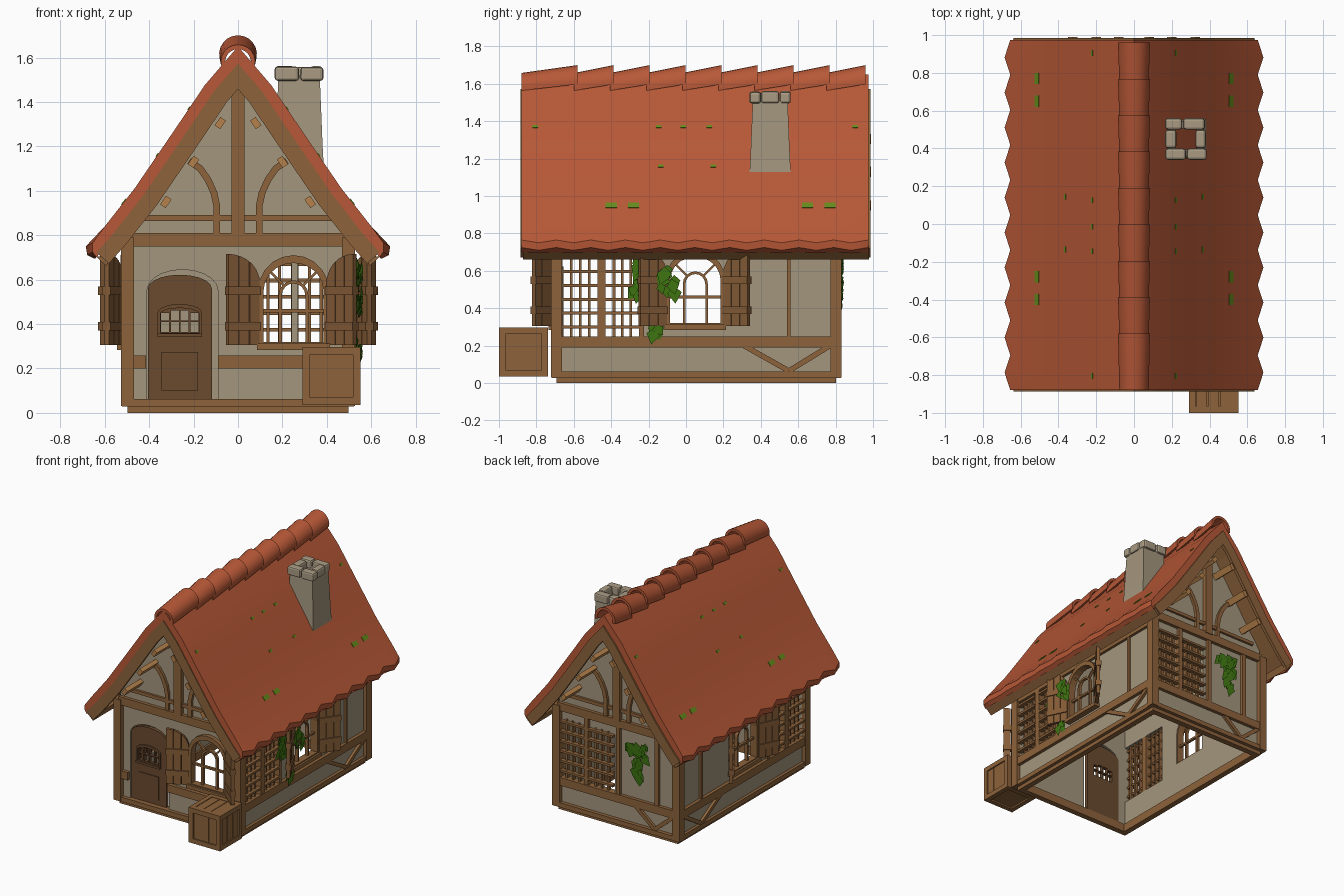
import bpy, bmesh, math, random
from mathutils import Vector as V

if "Cube" in bpy.data.objects:
    bpy.data.objects.remove(bpy.data.objects["Cube"])
random.seed(4)

COLORS = {
    "roof_tile": (0.475, 0.098, 0.038), "timber": (0.265, 0.123, 0.043),
    "plaster": (0.37, 0.305, 0.207), "door_wood": (0.145, 0.069, 0.028),
    "pale_wood": (0.47, 0.22, 0.07), "shutter_wood": (0.235, 0.108, 0.038),
    "stone": (0.40, 0.33, 0.23), "ivy_green": (0.052, 0.19, 0.006),
    "moss_green": (0.13, 0.26, 0.012)}
MATS = {}
for n, c in COLORS.items():
    MATS[n] = bpy.data.materials.new(n)
    MATS[n].diffuse_color = (*c, 1)

# Face frames: u along the wall, v up, c outward from the centre
F = lambda u, v, c: V((u, -c, v))
B = lambda u, v, c: V((u, c, v))
R = lambda u, v, c: V((c, u, v))
L = lambda u, v, c: V((-c, u, v))

class Part:
    def __init__(self, name, mat):
        self.name, self.mat, self.bm = name, mat, bmesh.new()
    def plate(self, loops, M, c0, c1):
        """Flat outline (first loop) with holes (other loops), given thickness."""
        bm, edges = self.bm, []
        for lp in loops:
            vs = [bm.verts.new(M(u, v, c0)) for u, v in lp]
            edges += [bm.edges.new((vs[i - 1], vs[i])) for i in range(len(vs))]
        n = M(0, 0, 1) - M(0, 0, 0)
        g = bmesh.ops.triangle_fill(bm, use_beauty=True, use_dissolve=False, edges=edges, normal=n)["geom"]
        faces = [f for f in g if isinstance(f, bmesh.types.BMFace)]
        e = bmesh.ops.extrude_face_region(bm, geom=faces)["geom"]
        bmesh.ops.translate(bm, vec=n * (c1 - c0), verts=[x for x in e if isinstance(x, bmesh.types.BMVert)])
    def rect(self, u0, v0, u1, v1, M, c0, c1):
        self.plate([rect(u0, v0, u1, v1)], M, c0, c1)
    def bar(self, pts, w, M, c0, c1):
        self.plate([ribbon(pts, w)], M, c0, c1)
    def box(self, x0, x1, y0, y1, z0, z1):
        self.rect(x0, z0, x1, z1, F, -y1, -y0)
    def loft(self, rings, caps=True):
        rs = [[self.bm.verts.new(p) for p in r] for r in rings]
        for a, b in zip(rs, rs[1:]):
            for i in range(len(a)):
                self.bm.faces.new((a[i - 1], a[i], b[i], b[i - 1]))
        if caps:
            self.bm.faces.new(rs[0])
            self.bm.faces.new(rs[-1])
    def done(self, smooth=False):
        bmesh.ops.recalc_face_normals(self.bm, faces=self.bm.faces[:])
        me = bpy.data.meshes.new(self.name)
        self.bm.to_mesh(me)
        me.materials.append(MATS[self.mat])
        ob = bpy.data.objects.new(self.name, me)
        bpy.context.collection.objects.link(ob)
        if smooth:
            bpy.ops.object.select_all(action="DESELECT")
            ob.select_set(True)
            bpy.context.view_layer.objects.active = ob
            bpy.ops.object.shade_smooth_by_angle(angle=math.radians(35))
        return ob

def rect(u0, v0, u1, v1):
    return [(u0, v0), (u1, v0), (u1, v1), (u0, v1)]
def arch(cx, h, z0, spring, top, n=10):
    return [(cx - h, z0), (cx + h, z0)] + [(cx + h * math.cos(math.pi * i / n),
            spring + (top - spring) * math.sin(math.pi * i / n)) for i in range(n + 1)]
def offset(pts, d):
    p, out = [V(q) for q in pts], []
    for i in range(len(p)):
        ns = [V((a.y - b.y, b.x - a.x)).normalized() for a, b in zip(p, p[1:])][max(i - 1, 0):i + 1]
        n = sum(ns, V((0, 0))).normalized()
        out.append(tuple(p[i] + n * d / max(n.dot(ns[0]), 0.3)))
    return out
def ribbon(pts, w):
    return offset(pts, w / 2) + offset(pts, -w / 2)[::-1]

# Roof cross-section, left eave to right eave
def roof_line(tip=(0.685, 0.745)):
    half = [(0.15, 1.475), (0.285, 1.275), (0.466, 1.01), (0.60, 0.84), tip]
    return [(-x, z) for x, z in half[::-1]] + [(0, 1.65)] + half
def on_roof(z):
    pts = roof_line()[5:]
    for (x0, z0), (x1, z1) in zip(pts, pts[1:]):
        if z1 <= z <= z0:
            return x0 + (x1 - x0) * (z0 - z) / (z0 - z1)

# Tiled roof with a zigzag eave that turns under
p = Part("roof_tiles", "roof_tile")
rings = []
for i in range(21):
    k = 0.03 * (i % 2)
    line = roof_line((0.655 + k, 0.765 - k * 0.5))
    under = offset(line, -0.053)
    lip = [(0.655 + k * 0.8, 0.725 - k * 0.5), (0.637 + k * 0.3, 0.70 - k * 0.2)]
    ring = line + lip + under[-2:0:-1] + [(-x, z) for x, z in lip[::-1]]
    rings.append([V((x, -0.88 + i * 1.855 / 20, z)) for x, z in ring])
p.loft(rings)
p.done(True)
# Boards under the tiles, gable fascias and eave rails
p = Part("roof_boards", "timber")
line = roof_line((0.675, 0.755))
p.plate([offset(line, -0.051) + offset(line, -0.072)[::-1]], F, -0.96, 0.86)
for M, c in ((F, 0.862), (B, 0.962)):
    p.plate([offset(line, -0.05) + offset(line, -0.125)[::-1]], M, c, c + 0.024)
for s in (1, -1):
    p.plate([[(s * 0.575, 0.705), (s * 0.64, 0.705), (s * 0.592, 0.66)]], F, -0.978, 0.872)
p.done()
# Overlapping hollow ridge caps
p = Part("ridge_caps", "roof_tile")
arc = [math.radians(-12 + 204 * j / 12) for j in range(13)]
for k in range(9):
    y1 = 0.96 - 0.1925 * k
    y0 = y1 - (0.21 if k < 8 else 0.30)
    p.loft([[V((q * math.cos(a), y, cz + q * math.sin(a))) for q, t in ((r, arc), (r - 0.02, arc[::-1])) for a in t]
            for y, cz, r in ((y0, 1.58, 0.078), (y1, 1.615, 0.085))])
p.done(True)
# Moss patches
p = Part("roof_moss", "moss_green")
for s in (1, -1):
    for z, ys in ((0.95, (-0.43, -0.31, 0.62, 0.74)), (1.37, (-0.82, -0.16, -0.03, 0.11, 0.89)), (1.16, (-0.15, 0.13))):
        for y in ys:
            h, w = (0.013, 0.06) if z < 1 else (0.007, 0.03)
            p.bar([(s * on_roof(z + h), z + h), (s * on_roof(z - h), z - h)], 0.008, F, -y - w, -y)
p.done()

# Chimney shaft and its stone crown
p = Part("chimney", "plaster")
p.loft([[V((0.275 + sx * h, 0.45 + sy * h, z)) for sx, sy in ((-1, -1), (1, -1), (1, 1), (-1, 1))]
        for z, h in ((1.04, 0.115), (1.2, 0.106), (1.52, 0.093), (1.52, 0.055), (1.1, 0.06))], caps=False)
p.done()
p = Part("chimney_stones", "stone")
for x0, x1, y0, y1 in ((-.11, .0, -.11, -.05), (.005, .11, -.11, -.05), (-.11, -.02, .05, .11),
                       (-.015, .1, .05, .11), (-.11, -.05, -.048, .048), (.05, .105, -.048, .048)):
    p.box(0.275 + x0, 0.275 + x1, 0.45 + y0, 0.45 + y1, 1.495, 1.555 + random.uniform(0, 0.016))
ob = p.done()
m = ob.modifiers.new("round", "BEVEL")
m.width, m.segments = 0.014, 2

# Walls with openings
win = lambda cx: arch(cx, 0.14, 0.31, 0.55, 0.68)
inner = offset(roof_line(), -0.065)
gable = [(-0.49, 0.05), (0.49, 0.05), (0.49, 0.85)] + [q for q in inner[::-1] if abs(q[0]) < 0.48] + [(-0.49, 0.85)]
p = Part("walls", "plaster")
p.plate([gable, win(0.25), arch(-0.25, 0.16, 0.06, 0.55, 0.645)], F, 0.66, 0.69)
p.plate([gable, rect(0.03, 0.25, 0.24, 0.68), rect(0.27, 0.25, 0.48, 0.68)], B, 0.77, 0.80)
for M in (R, L):
    p.plate([rect(-0.67, 0.05, 0.78, 0.83), rect(-0.66, 0.25, -0.25, 0.69), win(0.05)], M, 0.47, 0.50)
p.done()

# Timber frame
p = Part("timber_frame", "timber")
for z0, z1, e in ((0, 0.045, 0), (0.028, 0.062, 0.025)):
    for s in (1, -1):
        p.box(*sorted((s * 0.455, s * (0.497 + e))), -0.692 - e, 0.803 + e, z0, z1)
    p.box(-0.46, 0.46, -0.692 - e, -0.65, z0, z1)
    p.box(-0.46, 0.46, 0.76, 0.803 + e, z0, z1)
for s in (1, -1):
    x0, x1 = sorted((s * 0.468, s * 0.527))
    p.box(x0, x1, -0.722, -0.662, 0.03, 0.79)
    p.box(x0, x1, 0.772, 0.832, 0.03, 0.79)
for M, w in ((F, 0.68), (B, 0.79)):        # gables
    a, b = w, w + 0.035
    p.rect(-0.49, 0.75, 0.49, 0.81, M, a, b)
    p.rect(-0.42, 0.865, 0.42, 0.89, M, a, b - 0.008)
    p.rect(-0.03, 0.80, 0.03, 1.48, M, a, b + 0.005)
    for s in (1, -1):
        p.bar([(s * x, z) for x, z in ((.095, .80), (.095, .93), (.108, .99), (.135, 1.05), (.17, 1.1), (.22, 1.135))], 0.03, M, a, b - 0.005)
p.rect(-0.09, 0.20, 0.48, 0.258, F, 0.68, 0.715)
p.rect(-0.48, 0.20, -0.415, 0.258, F, 0.68, 0.715)
def brace(M, u0, um, u1, a, b):
    p.bar([(u0, 0.2), (um, 0.065)], 0.028, M, a, b)
    p.bar([(um, 0.065), (u1, 0.2)], 0.028, M, a, b)
p.rect(-0.48, 0.19, 0.48, 0.25, B, 0.78, 0.825)
brace(B, -0.15, -0.31, -0.47, 0.79, 0.82)
for x in (-0.01, -0.33):
    p.rect(x - 0.016, 0.24, x + 0.016, 0.76, B, 0.79, 0.822)
for M in (R, L):
    p.rect(-0.67, 0.19, 0.78, 0.25, M, 0.48, 0.525)
    p.rect(-0.67, 0.70, 0.78, 0.77, M, 0.48, 0.52)
    p.rect(0.54, 0.24, 0.56, 0.72, M, 0.48, 0.518)
    p.rect(-0.252, 0.24, -0.225, 0.72, M, 0.48, 0.52)
    brace(M, 0.31, 0.55, 0.77, 0.49, 0.52)
p.done()
# Purlin ends below the overhangs
p = Part("purlins", "pale_wood")
for s in (1, -1):
    for x, z in ((0.08, 1.305), (0.2, 1.13), (0.325, 0.95)):
        for M, c in ((F, 0.68), (B, 0.79)):
            p.bar([(s * (x - 0.013), z + 0.019), (s * (x + 0.013), z - 0.019)], 0.03, M, c, c + 0.2)
p.done()

# Lattice windows
p = Part("lattices", "timber")
def lattice(M, u0, u1, w, z0=0.25, z1=0.69):
    for i in range(1, 4):
        u = u0 + (u1 - u0) * i / 4
        p.rect(u - 0.007, z0, u + 0.007, z1, M, w - 0.02, w + 0.005)
    for i in range(6):
        z = z0 + 0.05 + (z1 - z0 - 0.07) * i / 5
        p.rect(u0, z - 0.008, u1, z + 0.008, M, w - 0.01, w + 0.025)
for M in (R, L):
    lattice(M, -0.66, -0.47, 0.50)
    lattice(M, -0.43, -0.25, 0.50)
    p.rect(-0.472, 0.24, -0.430, 0.71, M, 0.47, 0.52)
lattice(B, 0.03, 0.24, 0.80)
lattice(B, 0.27, 0.48, 0.80)
p.rect(0.238, 0.24, 0.272, 0.76, B, 0.78, 0.82)
p.done()

# Arched windows with open shutters
def window(M, cx, w, a_left, a_right, name):
    p = Part(name + "_frame", "timber")
    p.plate([arch(cx, 0.16, 0.30, 0.55, 0.71), arch(cx, 0.135, 0.32, 0.55, 0.675)], M, w - 0.025, w + 0.03)
    p.rect(cx - 0.165, 0.284, cx + 0.165, 0.312, M, w - 0.02, w + 0.045)
    for u in (-0.06, 0.06):
        p.rect(cx + u - 0.007, 0.31, cx + u + 0.007, 0.53, M, w - 0.015, w + 0.008)
    p.rect(cx - 0.14, 0.452, cx + 0.14, 0.467, M, w - 0.013, w + 0.006)
    arc = [(cx + 0.06 * math.cos(t), 0.53 + 0.06 * math.sin(t)) for t in [math.pi * i / 8 for i in range(9)]]
    p.bar(arc, 0.014, M, w - 0.015, w + 0.008)
    for t in (0.25, 0.75):
        p.bar([(cx + r * math.cos(t * math.pi), 0.53 + r * math.sin(t * math.pi)) for r in (0.06, 0.15)], 0.011, M, w - 0.013, w + 0.006)
    p.done()
    p = Part(name + "_shutters", "shutter_wood")
    for s, a in ((-1, a_left), (1, a_right)):
        ca, sa = math.cos(a), math.sin(a)
        S = lambda u, v, c: M(cx + s * (0.155 + u * ca - c * sa), v, w + 0.022 + u * sa + c * ca)
        top = lambda u: 0.58 + 0.135 * math.sqrt(max(0, 1 - (1 - u / 0.158) ** 2))
        for k in range(3):
            u0 = 0.003 + 0.053 * k
            us = [u0 + 0.0495 * i / 3 for i in range(4)]
            p.plate([[(u0, 0.305), (us[-1], 0.305)] + [(u, top(u)) for u in us[::-1]]], S, -0.012, 0.012)
        for z in (0.39, 0.55):
            p.rect(0, z - 0.02, 0.162, z + 0.02, S, -0.02, 0.02)
    p.done()
window(F, 0.25, 0.69, 0.45, 0.7, "front_window")
window(R, 0.05, 0.50, 0.45, 0.6, "right_window")
window(L, 0.05, 0.50, 0.45, 0.6, "left_window")

# Door, a little smaller than its opening, with panes cut through
p = Part("door", "door_wood")
DX = -0.262
panes = [rect(DX - 0.084 + 0.044 * i, z, DX - 0.048 + 0.044 * i, z + h - (0.012 if i in (0, 3) and z > 0.4 else 0))
         for i in range(4) for z, h in ((0.365, 0.045), (0.417, 0.045))]
p.plate([arch(DX, 0.144, 0.055, 0.56, 0.622)] + panes, F, 0.655, 0.68)
p.rect(DX - 0.1, 0.342, DX + 0.1, 0.358, F, 0.675, 0.70)
p.plate([arch(DX, 0.1, 0.35, 0.45, 0.49), arch(DX, 0.088, 0.36, 0.445, 0.472)], F, 0.675, 0.692)
p.rect(DX - 0.083, 0.10, DX + 0.083, 0.275, F, 0.675, 0.687)
p.done()

# Crate: core, edge battens and slats
p = Part("crate", "timber")
x0, x1, y0, y1, z0, z1, t = 0.29, 0.552, -1.0, -0.738, 0.035, 0.297, 0.035
p.box(x0 + .012, x1 - .012, y0 + .012, y1 - .012, z0 + .012, z1 - .012)
for a in (0, 1):
    for b in (0, 1):
        xs = (x1 - t, x1) if a else (x0, x0 + t)
        p.box(*xs, *((y1 - t, y1) if b else (y0, y0 + t)), z0, z1)
        zs = (z1 - t, z1) if b else (z0, z0 + t)
        p.box(*xs, y0 + t, y1 - t, *zs)
        p.box(x0 + t, x1 - t, *((y1 - t, y1) if a else (y0, y0 + t)), *zs)
for i in range(3):
    q = 0.037 + 0.064 * i
    p.box(x0 + q, x0 + q + 0.06, y0 + 0.004, y1 - 0.004, z1 - 0.015, z1 - 0.003)
    p.box(x0 + q, x0 + q + 0.06, y0 + 0.009, y1 - 0.009, z0 + 0.03, z1 - 0.03)
    p.box(x0 + 0.009, x1 - 0.009, y0 + q, y0 + q + 0.06, z0 + 0.03, z1 - 0.03)
p.done()

# Ivy clumps of kite-shaped leaves
p = Part("ivy", "ivy_green")
def ivy(M, u, v, ru, rv, w, n):
    for _ in range(n):
        a, k = random.uniform(-2.3, -0.8), random.uniform(0.06, 0.10)
        cu, cv, c = u + random.uniform(-ru, ru), v + random.uniform(-rv, rv), w + random.uniform(0, 0.025)
        d, e = V((math.cos(a), math.sin(a))) * k, V((-math.sin(a), math.cos(a))) * k * 0.4
        pts = [(0, 0, 0), (.4 * d.x + e.x, .4 * d.y + e.y, .01), (d.x, d.y, -.008), (.4 * d.x - e.x, .4 * d.y - e.y, .01)]
        p.bm.faces.new([p.bm.verts.new(M(cu + x, cv + y, c + z)) for x, y, z in pts])
ivy(R, -0.25, 0.59, 0.03, 0.11, 0.53, 36)
ivy(R, -0.17, 0.32, 0.025, 0.025, 0.53, 8)
ivy(R, -0.09, 0.58, 0.06, 0.06, 0.56, 12)
ivy(B, -0.18, 0.65, 0.06, 0.04, 0.81, 18)
ivy(B, -0.19, 0.52, 0.02, 0.08, 0.81, 12)
p.done()

for m in bpy.data.materials:
    if m.users and not m.is_grease_pencil:
        m.use_nodes = True
        m.node_tree.nodes["Principled BSDF"].inputs["Base Color"].default_value = m.diffuse_color
